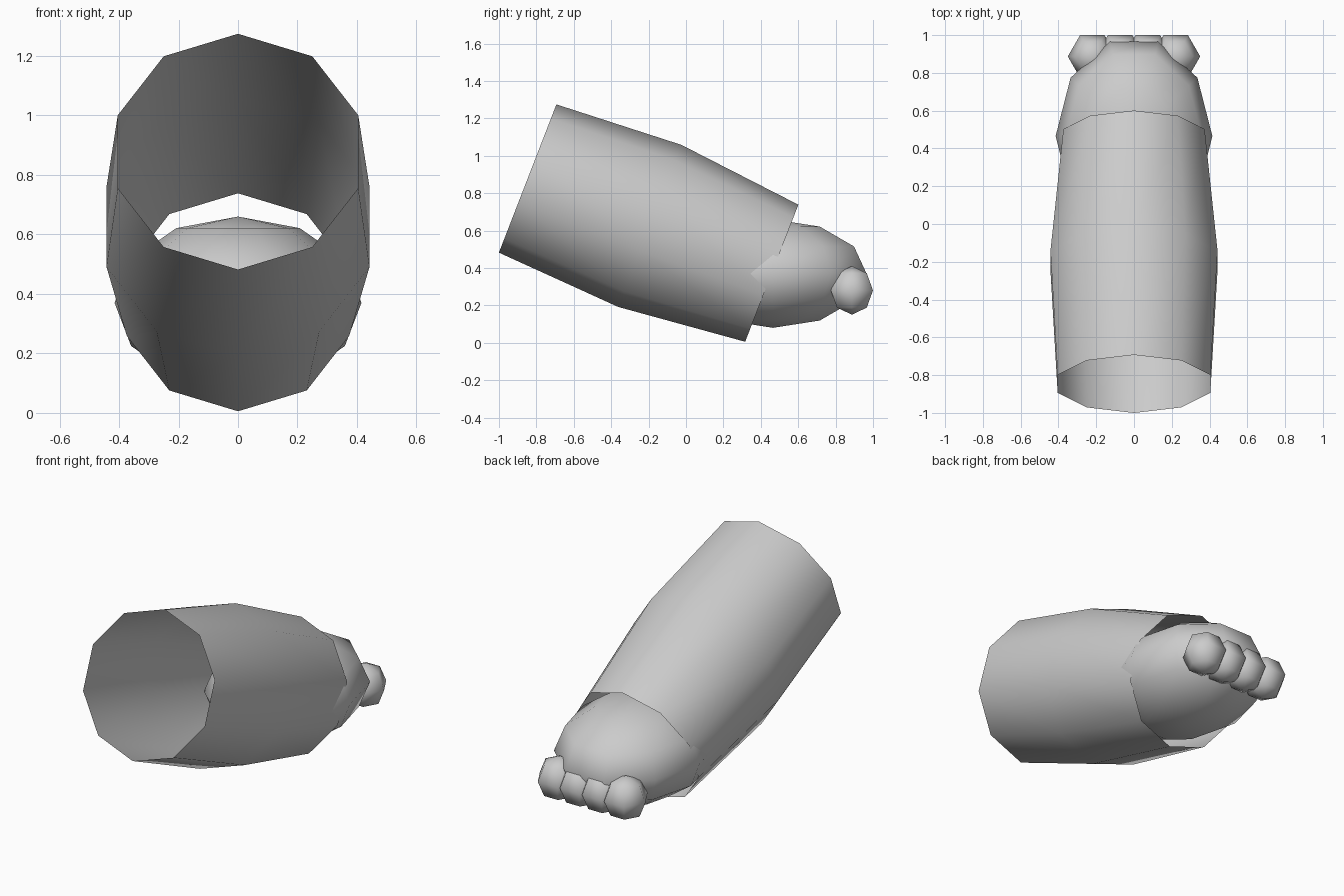
import bpy
import bmesh
from math import sin, cos, pi, radians
from mathutils import Matrix

default = bpy.data.objects.get("Cube")
if default:
    bpy.data.objects.remove(default, do_unlink=True)

grey = bpy.data.materials.new("light_grey")
grey.use_nodes = True
grey.diffuse_color = (0.6, 0.6, 0.6, 1)
grey.node_tree.nodes["Principled BSDF"].inputs["Base Color"].default_value = (0.6, 0.6, 0.6, 1)


def lathe(name, profile, sides, matrix):
    """Turn a (radius, height) profile about local z, first corner on local x."""
    bm = bmesh.new()
    rings = [[bm.verts.new((r * cos(2 * pi * i / sides), r * sin(2 * pi * i / sides), h))
              for i in range(sides)] for r, h in profile]
    for low, high in zip(rings, rings[1:]):
        for i in range(sides):
            j = (i + 1) % sides
            bm.faces.new((low[i], low[j], high[j], high[i])).smooth = True
    # Close the poles
    bmesh.ops.remove_doubles(bm, verts=bm.verts, dist=0.0001)
    bm.transform(matrix)
    mesh = bpy.data.meshes.new(name)
    bm.to_mesh(mesh)
    bm.free()
    mesh.materials.append(grey)
    obj = bpy.data.objects.new(name, mesh)
    bpy.context.collection.objects.link(obj)
    return obj


def ball(name, centre, radii, sides, rows):
    profile = [(sin(pi * k / rows), -cos(pi * k / rows)) for k in range(rows + 1)]
    return lathe(name, profile, sides, Matrix.Translation(centre) @ Matrix.Diagonal((*radii, 1)))


# Sleeve: open tube sloping down to the back, with a corner on top
tilt = radians(21.2)
s, c = sin(tilt), cos(tilt)
frame = Matrix(((0, 1, 0, 0), (s, 0, c, -0.194), (c, 0, -s, 0.625), (0, 0, 0, 1)))
lathe("sleeve", [(0.425, -0.7), (0.465, 0), (0.393, 0.7)], 10, frame)

# Hand: flattened ball in the sleeve end
ball("hand", (0, 0.465, 0.37), (0.415, 0.526, 0.29), 10, 6)

# Fingertips: a row of four small balls
for k in range(4):
    ball(f"fingertip_{k + 1}", ((k - 1.5) * 0.147, 0.887, 0.28), (0.13, 0.13, 0.13), 6, 4)
